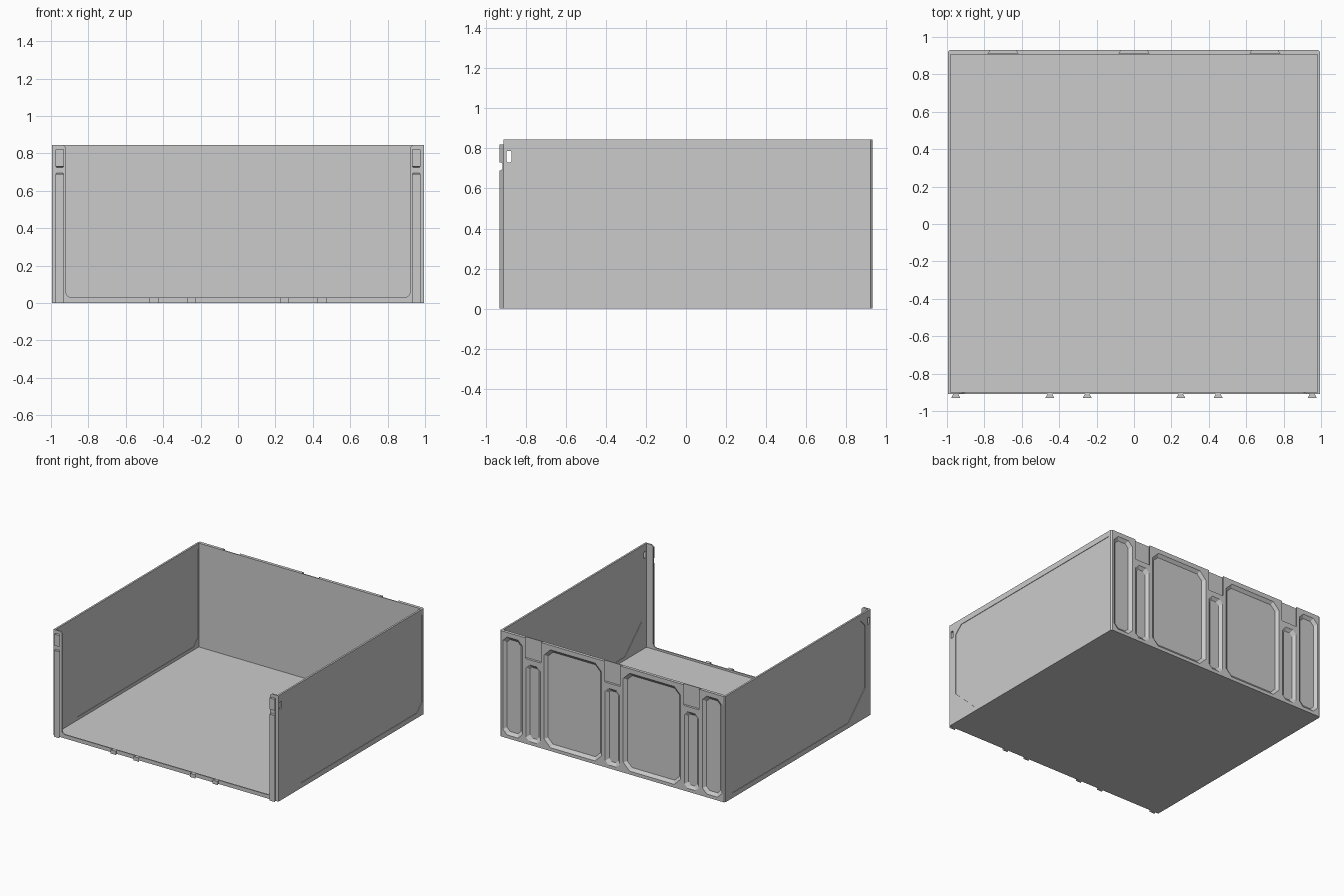
import bpy, bmesh, math
from mathutils import Vector

if "Cube" in bpy.data.objects:
    bpy.data.objects.remove(bpy.data.objects["Cube"])

H = 0.845          # overall height
WALL = 0.015       # sheet thickness


def place(axis, p, t):
    """2D point p in the plane normal to axis, at offset t along it."""
    if axis == 'x':
        return Vector((t, p[0], p[1]))
    if axis == 'y':
        return Vector((p[0], t, p[1]))
    return Vector((p[0], p[1], t))


def add_prism(bm, axis, pts, t0, t1, pts1=None):
    """Loft a profile from t0 to t1 (optional different end profile)."""
    a = [bm.verts.new(place(axis, p, t0)) for p in pts]
    b = [bm.verts.new(place(axis, p, t1)) for p in (pts1 or pts)]
    faces = [bm.faces.new(a), bm.faces.new(b[::-1])]
    n = len(a)
    for i in range(n):
        j = (i + 1) % n
        faces.append(bm.faces.new((a[j], a[i], b[i], b[j])))
    bmesh.ops.recalc_face_normals(bm, faces=faces)


def finish(bm, name):
    me = bpy.data.meshes.new(name)
    bm.to_mesh(me)
    bm.free()
    ob = bpy.data.objects.new(name, me)
    bpy.context.collection.objects.link(ob)
    return ob


def prism(name, axis, pts, t0, t1):
    bm = bmesh.new()
    add_prism(bm, axis, pts, t0, t1)
    return finish(bm, name)


def cut(ob, cutter):
    """Subtract cutter from ob, bake the result and drop the cutter."""
    cutter.hide_render = True
    m = ob.modifiers.new("cut", 'BOOLEAN')
    m.operation, m.solver, m.object = 'DIFFERENCE', 'EXACT', cutter
    dg = bpy.context.evaluated_depsgraph_get()
    me = bpy.data.meshes.new_from_object(ob.evaluated_get(dg))
    ob.modifiers.clear()
    ob.data = me
    bpy.data.objects.remove(cutter)


def mirror_x(ob):
    ob.modifiers.new("mirror", 'MIRROR').use_axis[0] = True


def rect(x0, x1, z0, z1):
    return [(x0, z0), (x1, z0), (x1, z1), (x0, z1)]


def octagon(x0, x1, z0, z1, c):
    return [(x0 + c, z0), (x1 - c, z0), (x1, z0 + c), (x1, z1 - c),
            (x1 - c, z1), (x0 + c, z1), (x0, z1 - c), (x0, z0 + c)]


def dovetail(cx, root, tip, y0, y1):
    return [(cx - root, y0), (cx + root, y0), (cx + tip, y1), (cx - tip, y1)]


# Floor sheet
prism("floor", 'z', rect(-0.995 + WALL, 0.995 - WALL, -0.90, 0.905), 0, WALL)

# Side walls with shallow panels on both faces and a slot near the front top
panel = [(-0.84, 0.74), (-0.78, 0.80), (0.90, 0.80), (0.90, 0.10),
         (0.84, 0.04), (-0.63, 0.04), (-0.84, 0.24)]
side = prism("side_wall", 'x', rect(-0.90, 0.905, 0, H), 0.995 - WALL, 0.995)
bm = bmesh.new()
add_prism(bm, 'x', panel, 0.991, 1.02)
add_prism(bm, 'x', panel, 0.96, 0.983)
add_prism(bm, 'x', octagon(-0.895, -0.872, 0.73, 0.787, 0.004), 0.95, 1.03)
cut(side, finish(bm, "side_cutter"))
mirror_x(side)

# Back wall with chamfered outer corners
back = prism("back_wall", 'z', [(-0.995, 0.905), (0.995, 0.905), (0.995, 0.92),
             (0.985, 0.93), (-0.985, 0.93), (-0.995, 0.92)], 0, H)
bm = bmesh.new()


def pocket(x0, x1, z0, z1, c):
    """Recess with sloping sides and clipped corners."""
    s = 0.03
    add_prism(bm, 'y', octagon(x0, x1, z0, z1, c), 0.935,  0.911,
              octagon(x0 + s, x1 - s, z0 + s, z1 - s, c * 0.7))


for sgn in (-1, 1):
    for a, b, c in ((0.09, 0.61, 0.06), (0.79, 0.975, 0.04)):
        x0, x1 = sorted((sgn * a, sgn * b))
        pocket(x0, x1, 0.02, 0.815, c)
for cx in (-0.7, 0, 0.7):
    pocket(cx - 0.07, cx + 0.07, 0.02, 0.645, 0.03)
    # dovetail socket, open at the top
    add_prism(bm, 'z', dovetail(cx, 0.08, 0.06, 0.912, 0.94), 0.68, 0.9)
cut(back, finish(bm, "back_cutter"))

# Front frame: U-shaped lip with rounded inner corners
r = 0.03
arc = [(0.92 - r + r * math.sin(t), 0.03 + r - r * math.cos(t))
       for t in (i * math.pi / 12 for i in range(7))]
top = [(0.92, H - 0.015), (0.935, H), (0.995, H), (0.995, 0)]
half = arc + top
prism("front_frame", 'y', half + [(-x, z) for x, z in reversed(half)],
      -0.91, -0.90)

# Dovetail rails up the front posts, with a small cross hole
rail = prism("front_rail", 'z', dovetail(0.953, 0.014, 0.024, -0.91, -0.93),
             0, 0.82)
cut(rail, prism("rail_cutter", 'x', octagon(-0.94, -0.917, 0.69, 0.73, 0.006),
                0.9, 1.03))
mirror_x(rail)

# Short dovetail pegs along the bottom front edge
for i, cx in enumerate((0.25, 0.45)):
    peg = prism(f"front_peg_{i + 1}", 'z',
                dovetail(cx, 0.013, 0.024, -0.91, -0.93), 0, 0.03)
    mirror_x(peg)
